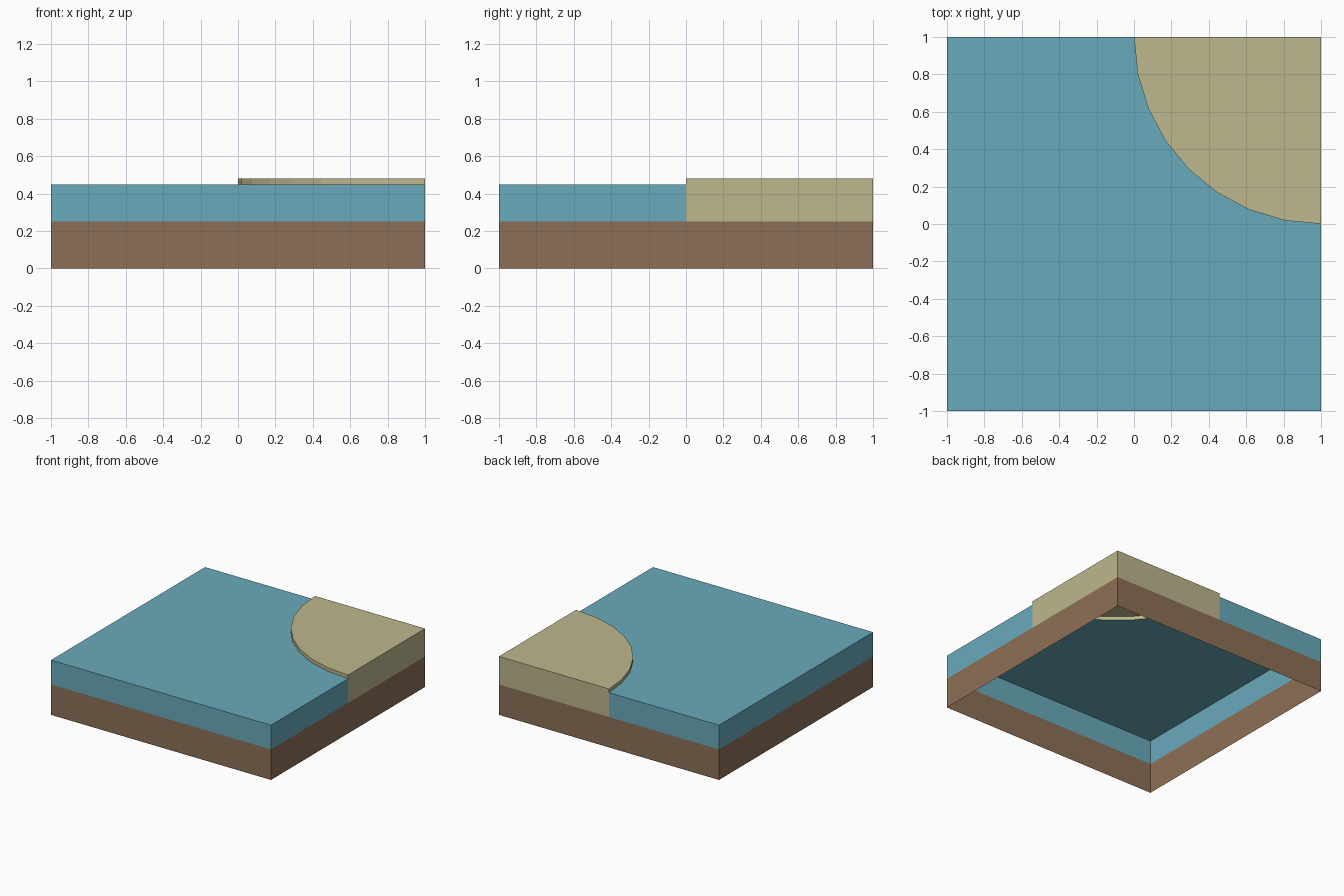
import bpy, bmesh, math

if "Cube" in bpy.data.objects:
    bpy.data.objects.remove(bpy.data.objects["Cube"])

# Heights of the layers
SOIL_TOP, WATER_TOP, SAND_TOP = 0.25, 0.45, 0.48


def material(name, colour):
    m = bpy.data.materials.new(name)
    m.diffuse_color = (*colour, 1)
    m.use_nodes = True
    m.node_tree.nodes["Principled BSDF"].inputs["Base Color"].default_value = m.diffuse_color
    return m


soil = material("brown soil", (0.266, 0.159, 0.093))
water = material("teal water", (0.141, 0.402, 0.497))
sand = material("pale sand", (0.509, 0.474, 0.270))


def wall(bm, path, z0, z1):
    """Upright sheet along a path; anticlockwise paths face outward."""
    for (ax, ay), (bx, by) in zip(path, path[1:]):
        bm.faces.new([bm.verts.new(p) for p in
                      ((ax, ay, z0), (bx, by, z0), (bx, by, z1), (ax, ay, z1))])


def cap(bm, outline, z):
    """Flat upward-facing sheet."""
    bm.faces.new([bm.verts.new((x, y, z)) for x, y in outline])


def finish(bm, name, mat):
    bmesh.ops.remove_doubles(bm, verts=bm.verts, dist=1e-4)
    mesh = bpy.data.meshes.new(name)
    bm.to_mesh(mesh)
    bm.free()
    mesh.materials.append(mat)
    bpy.context.collection.objects.link(bpy.data.objects.new(name, mesh))


# Shoreline: eight-segment quarter circle around the back right corner
shore = [(1 - math.cos(math.pi / 16 * k), 1 - math.sin(math.pi / 16 * k))
         for k in range(9)]                      # from (0, 1) to (1, 0)

# Soil skirt, open underneath
bm = bmesh.new()
wall(bm, [(-1, -1), (1, -1), (1, 1), (-1, 1), (-1, -1)], 0, SOIL_TOP)
finish(bm, "soil_skirt", soil)

# Water sides and surface
water_edge = [(0, 1), (-1, 1), (-1, -1), (1, -1), (1, 0)]
bm = bmesh.new()
wall(bm, water_edge, SOIL_TOP, WATER_TOP)
cap(bm, water_edge + shore[-2:0:-1], WATER_TOP)
finish(bm, "water", water)

# Sand corner: outer sides, low bank along the shore, top
bm = bmesh.new()
wall(bm, [(1, 0), (1, 1), (0, 1)], SOIL_TOP, SAND_TOP)
wall(bm, shore, WATER_TOP, SAND_TOP)
cap(bm, shore + [(1, 1)], SAND_TOP)
finish(bm, "sand_corner", sand)
